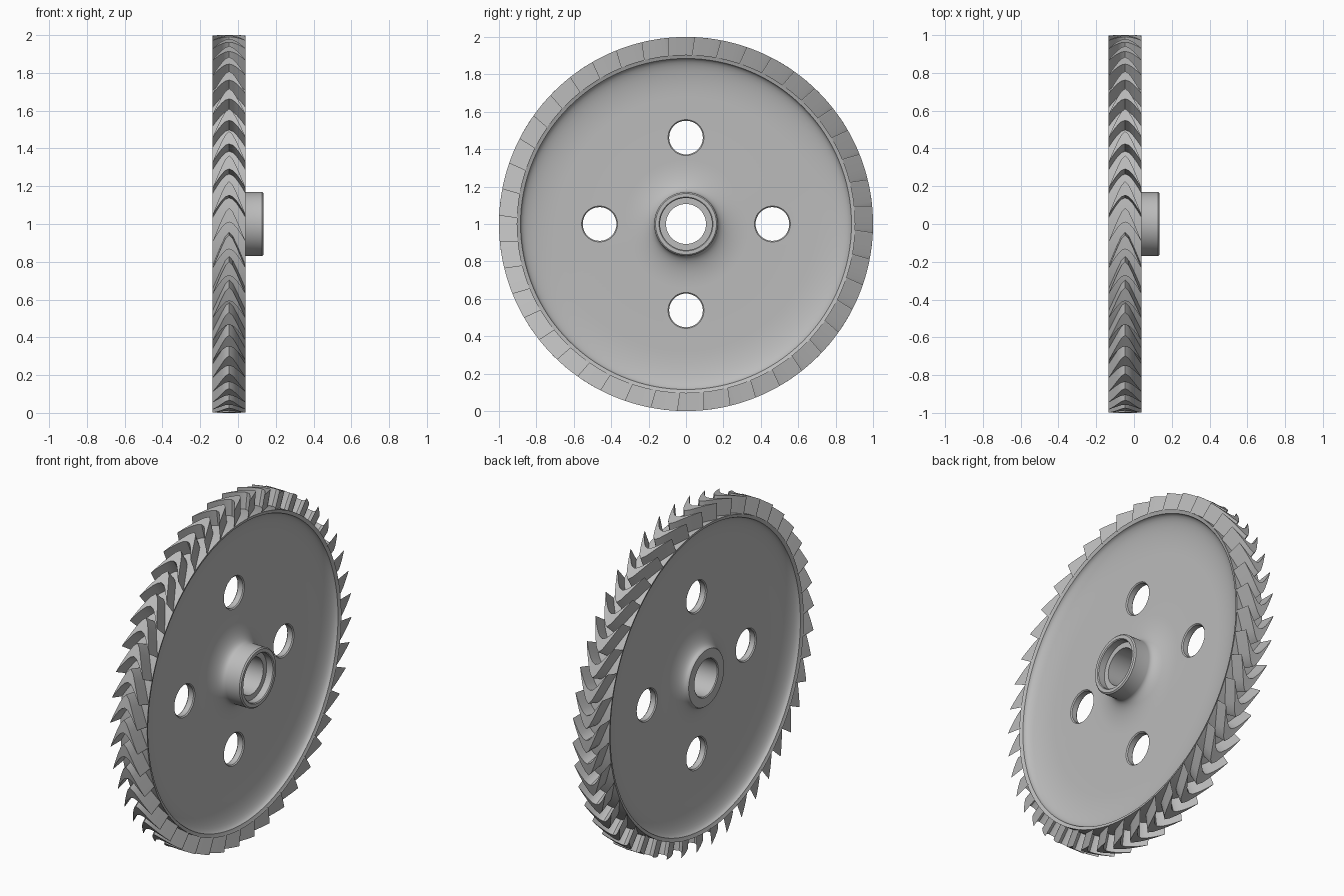
import bpy, bmesh
from math import pi, cos, sin, sqrt

cube = bpy.data.objects.get("Cube")
if cube:
    bpy.data.objects.remove(cube)

MID, HALF = -0.047, 0.088      # centre plane and half width of the rim
WEB = 0.022                    # half thickness of the web
BLADES = 44

steel = bpy.data.materials.new("grey steel")
steel.use_nodes = True
grey = (0.5, 0.5, 0.5, 1)
steel.diffuse_color = grey
steel.node_tree.nodes["Principled BSDF"].inputs["Base Color"].default_value = grey


def make(name, bm):
    bmesh.ops.recalc_face_normals(bm, faces=bm.faces)
    mesh = bpy.data.meshes.new(name)
    bm.to_mesh(mesh)
    bm.free()
    mesh.materials.append(steel)
    ob = bpy.data.objects.new(name, mesh)
    bpy.context.collection.objects.link(ob)
    return ob


def activate(ob):
    bpy.ops.object.select_all(action='DESELECT')
    ob.select_set(True)
    bpy.context.view_layer.objects.active = ob


def smooth(ob):
    activate(ob)
    bpy.ops.object.shade_smooth_by_angle(angle=pi / 6)


def ring_sweep(bm, profile, steps, cy=0, cz=1):
    """Revolve a closed (radius, x) profile around an axis along x."""
    rings = [[bm.verts.new((x, cy + r * cos(2 * pi * i / steps), cz + r * sin(2 * pi * i / steps)))
              for r, x in profile] for i in range(steps)]
    n = len(profile)
    for i in range(steps):
        a, b = rings[i], rings[(i + 1) % steps]
        for j in range(n):
            k = (j + 1) % n
            bm.faces.new((a[j], a[k], b[k], b[j]))


def fillet(r0, h0, r1, h1, n=10):
    """Concave quarter ellipse, steep at (r0, h0) and flat at (r1, h1)."""
    return [(r1 + (r0 - r1) * cos(i * pi / 2 / n), h0 + (h1 - h0) * sin(i * pi / 2 / n))
            for i in range(n + 1)]


# Disc: hub, web and rim as one revolved section
def side(hub_h):
    hub = fillet(0.17, hub_h, 0.34, WEB)
    rim = fillet(0.885, HALF - 0.008, 0.68, WEB)[::-1]
    return hub + rim + [(0.897, HALF - 0.004), (0.905, HALF)]


front = [(r, MID + h) for r, h in side(0.085)]
back = [(r, MID - h) for r, h in side(0.08)]
hub_end = [(0.107, 0.09), (0.139, 0.09), (0.139, 0.13), (0.144, 0.135), (0.163, 0.135), (0.17, 0.128)]
bm = bmesh.new()
ring_sweep(bm, hub_end + front + back[::-1] + [(0.165, -0.133), (0.112, -0.133), (0.107, -0.128)], 128)
disc = make("disc", bm)

# Four round holes with softened edges
bm = bmesh.new()
lip = WEB + 0.006
for i in range(4):
    hole = [(0.001, lip), (0.102, lip), (0.09, WEB - 0.006)]
    section = [(r, MID + h) for r, h in hole] + [(r, MID - h) for r, h in hole[::-1]]
    ring_sweep(bm, section[1:-1], 48, 0.462 * cos(i * pi / 2), 1 + 0.462 * sin(i * pi / 2))
bmesh.ops.holes_fill(bm, edges=bm.edges)
# close the ends of each cutter
for f in [f for f in bm.faces if abs(f.normal.x) > 2]:
    bm.faces.remove(f)
bm.normal_update()
inner = [f for f in bm.faces if all(abs(abs(v.co.x - MID) - lip) < 1e-5 for v in f.verts)
         and len({round(v.co.x, 4) for v in f.verts}) == 2]
bmesh.ops.delete(bm, geom=inner, context='FACES_ONLY')
bmesh.ops.holes_fill(bm, edges=[e for e in bm.edges if e.is_boundary])
cutter = make("hole_cutter", bm)
cutter.hide_render = True
cut = disc.modifiers.new("holes", 'BOOLEAN')
cut.operation = 'DIFFERENCE'
cut.solver = 'EXACT'
cut.object = cutter
activate(disc)
bpy.ops.object.modifier_apply(modifier=cut.name)
bpy.data.objects.remove(cutter)
smooth(disc)

# Blades: crescent sections, thick in the middle with thin tips
PEAK, HOLLOW, TIP, ROUND = 0.085, 0.01, -0.095, 0.05


def arch(u, top, tip, soft):
    drop = top - tip
    k2 = (drop + soft) ** 2 - soft ** 2
    return top + soft - sqrt(soft ** 2 + k2 * u * u)


SAMPLES = 14
us = [-cos(pi * i / SAMPLES) for i in range(SAMPLES + 1)]
bm = bmesh.new()
for b in range(BLADES):
    a = 2 * pi * b / BLADES
    loops = []
    for radius in (0.9, 1.0):
        for top, tip, soft in ((PEAK, TIP, ROUND), (HOLLOW, TIP - 0.002, 0.08)):
            row = []
            for u in us:
                t = arch(u, top, tip, soft)
                h = sqrt(radius ** 2 - t * t)
                row.append(bm.verts.new((MID + HALF * u, t * cos(a) - h * sin(a),
                                         1 + t * sin(a) + h * cos(a))))
            loops.append(row)
    ro, ri, to, ti = loops
    for i in range(SAMPLES):
        for p, q in ((ro, to), (to, ti), (ti, ri), (ri, ro)):
            bm.faces.new((p[i], p[i + 1], q[i + 1], q[i]))
    for i in (0, -1):
        bm.faces.new((ro[i], to[i], ti[i], ri[i]))
smooth(make("blades", bm))
